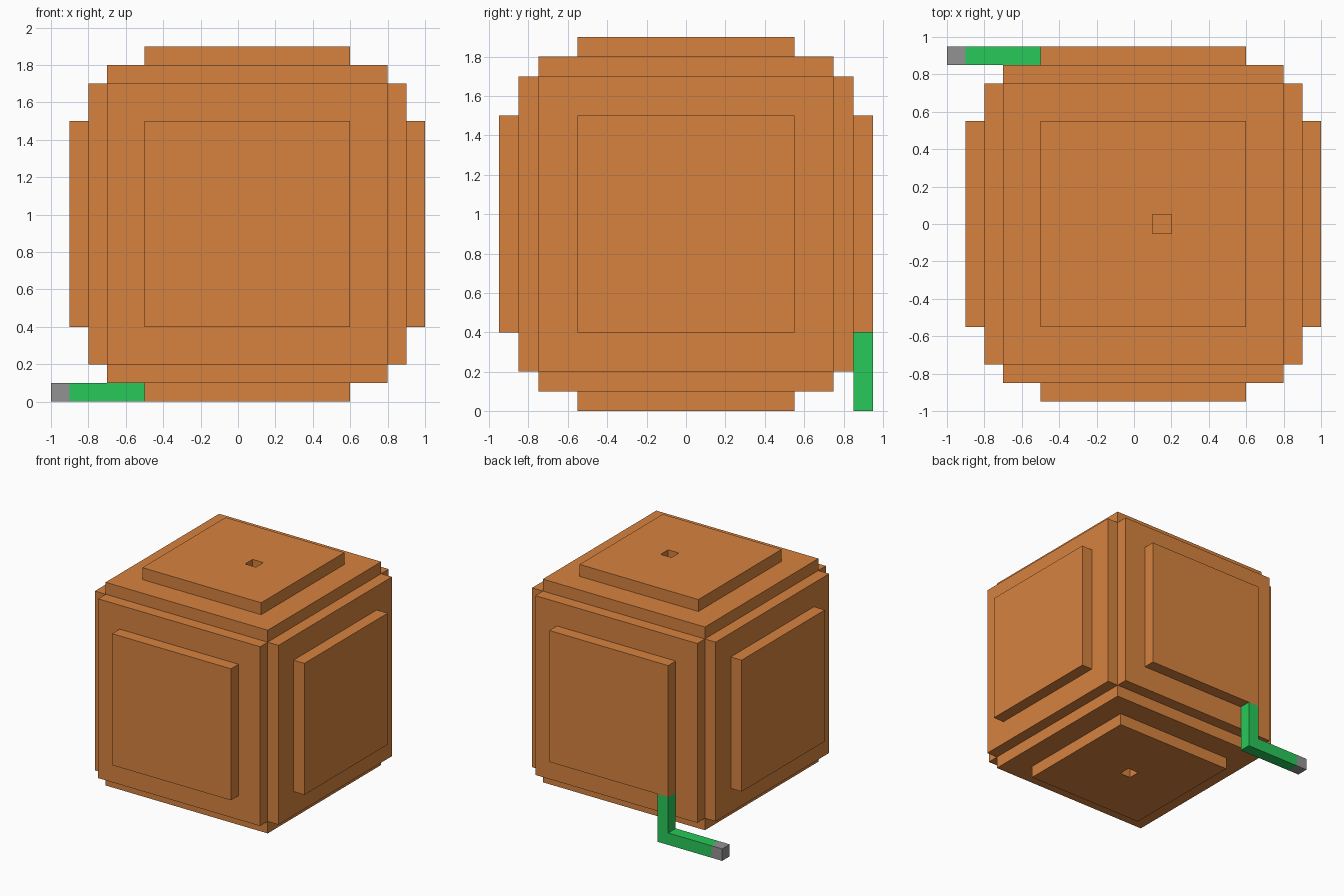
import bpy
import bmesh
from mathutils import Matrix, Vector

default = bpy.data.objects.get("Cube")
if default:
    bpy.data.objects.remove(default, do_unlink=True)


def make_material(name, rgb):
    mat = bpy.data.materials.new(name)
    mat.use_nodes = True
    color = (*rgb, 1.0)
    mat.diffuse_color = color
    mat.node_tree.nodes["Principled BSDF"].inputs["Base Color"].default_value = color
    return mat


def add_object(name, bm, mat):
    mesh = bpy.data.meshes.new(name)
    bm.to_mesh(mesh)
    bm.free()
    mesh.materials.append(mat)
    obj = bpy.data.objects.new(name, mesh)
    bpy.context.collection.objects.link(obj)
    return obj


def add_box(name, low, high, mat):
    low, high = Vector(low), Vector(high)
    bm = bmesh.new()
    place = Matrix.Translation((low + high) / 2) @ Matrix.Diagonal((*(high - low), 1))
    bmesh.ops.create_cube(bm, size=1, matrix=place)
    return add_object(name, bm, mat)


brown = make_material("warm brown", (0.68, 0.225, 0.05))
green = make_material("leaf green", (0.022, 0.58, 0.1))
grey = make_material("mid grey", (0.29, 0.29, 0.29))

STEP = 0.1
center = Vector((0.05, 0, 0.95))

# Body: a cube whose six sides each rise in two square steps
bm = bmesh.new()
bmesh.ops.create_cube(bm, size=1.5, matrix=Matrix.Translation(center))
bm.normal_update()
sides = list(bm.faces)


def inset(faces, thickness, depth):
    bmesh.ops.inset_individual(bm, faces=faces, thickness=thickness, depth=depth,
                               use_even_offset=True)
    bm.normal_update()


inset(sides, 0, STEP)
inset(sides, 0.2, 0)
inset(sides, 0, STEP)

# Small square pits in the top and bottom, the top one off centre
pits = [f for f in sides if abs(f.normal.z) > 0.9]
inset(pits, 0.5, 0)
for face in pits:
    if face.normal.z > 0:
        bmesh.ops.translate(bm, verts=face.verts[:], vec=(STEP, 0, 0))
inset(pits, 0, -STEP)
add_object("stepped_body", bm, brown)

# Bent stem at the back, ending in a grey tip
back, front = 0.95, 0.85
add_box("stem_upright", (-0.5, front, 0), (-0.4, back, 0.4), green)
add_box("stem_arm", (-0.9, front, 0), (-0.5, back, STEP), green)
add_box("stem_tip", (-1, front, 0), (-0.9, back, STEP), grey)
